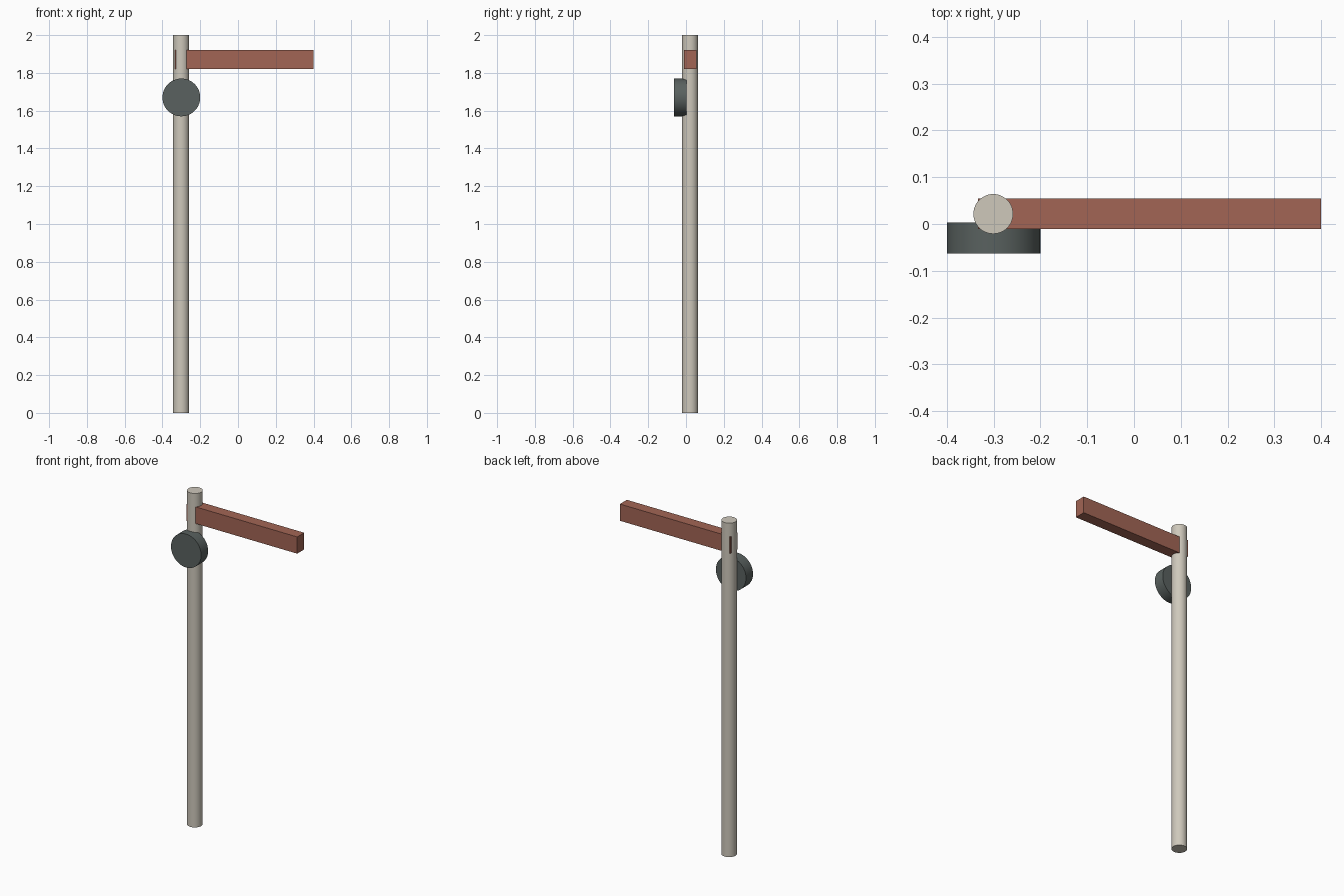
import bpy, math

if "Cube" in bpy.data.objects:
    bpy.data.objects.remove(bpy.data.objects["Cube"])


def paint(obj, name, color):
    mat = bpy.data.materials.new(name)
    mat.diffuse_color = (*color, 1)
    mat.use_nodes = True
    mat.node_tree.nodes["Principled BSDF"].inputs["Base Color"].default_value = mat.diffuse_color
    obj.data.materials.append(mat)


def cylinder(name, radius, depth, location, rotation=(0, 0, 0)):
    bpy.ops.mesh.primitive_cylinder_add(vertices=48, radius=radius, depth=depth,
                                        location=location, rotation=rotation)
    obj = bpy.context.object
    obj.name = name
    bpy.ops.object.shade_smooth_by_angle(angle=math.radians(30))
    return obj


# Upright pole
pole = cylinder("pole", 0.0425, 2.0, (-0.301, 0.0215, 1.0))
paint(pole, "cream", (0.62, 0.58, 0.50))

# Round disc on the front of the pole
disc = cylinder("signal_disc", 0.1, 0.066, (-0.3, -0.03, 1.67), (math.pi / 2, 0, 0))
paint(disc, "slate", (0.10, 0.12, 0.115))

# Side arm, its inner end passing through the pole
x0, x1, y0, y1, z0, z1 = -0.334, 0.4, -0.011, 0.055, 1.82, 1.92
bpy.ops.mesh.primitive_cube_add(
    size=1, location=((x0 + x1) / 2, (y0 + y1) / 2, (z0 + z1) / 2))
arm = bpy.context.object
arm.name = "signal_arm"
arm.scale = (x1 - x0, y1 - y0, z1 - z0)
bpy.ops.object.transform_apply(location=False, rotation=False, scale=True)
paint(arm, "brick_red", (0.36, 0.13, 0.09))
